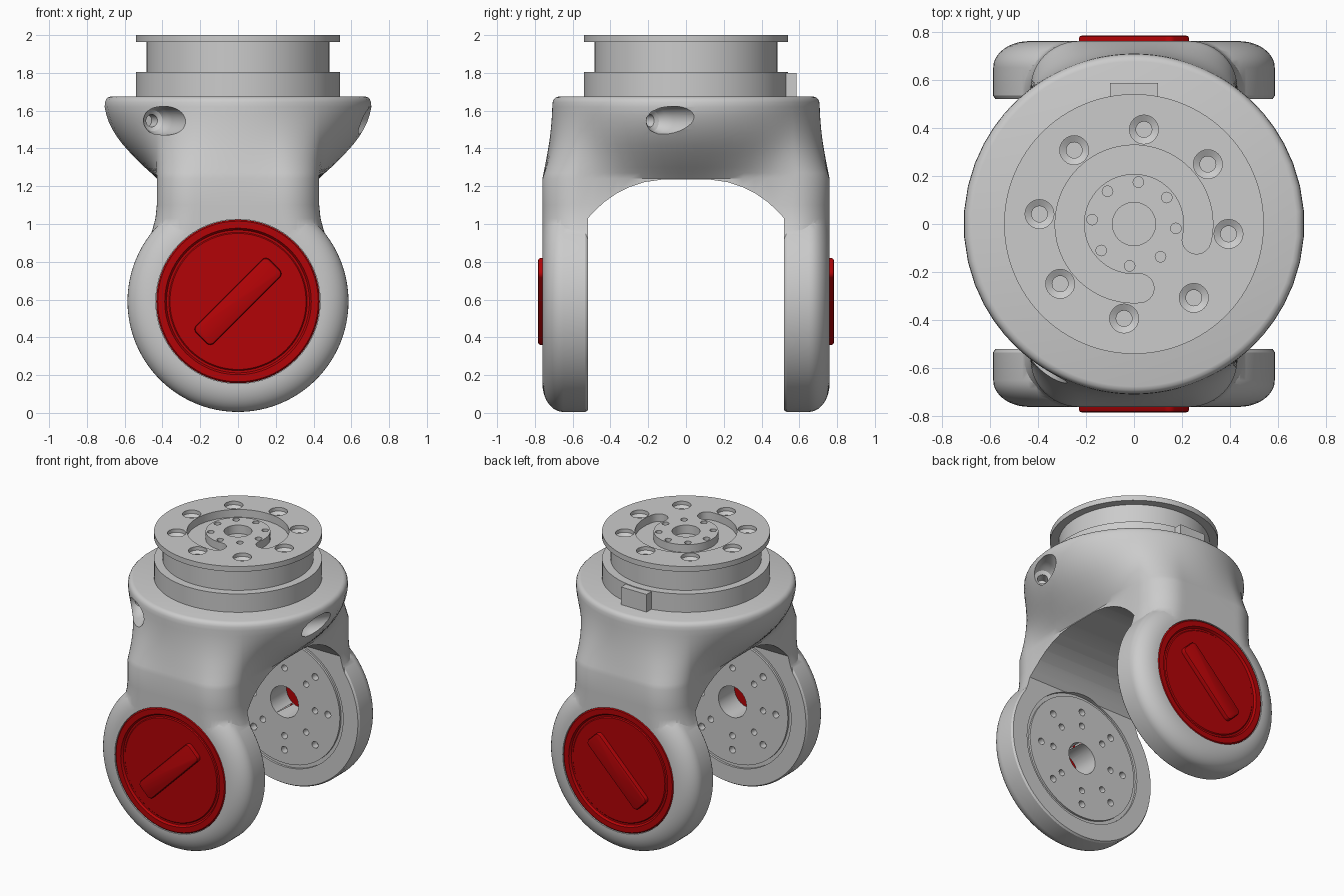
import bpy, bmesh
from math import pi, sin, cos, radians, hypot
from mathutils import Matrix, Vector

if "Cube" in bpy.data.objects:
    bpy.data.objects.remove(bpy.data.objects["Cube"])

AXLE_Z = 0.59


def loft(name, rings, place=Matrix()):
    """Closed skin through rings of equal point count; open ends are capped."""
    bm = bmesh.new()
    rows = [[bm.verts.new(place @ Vector(p)) for p in ring] for ring in rings]
    n = len(rows[0])
    for a, b in zip(rows, rows[1:]):
        for i in range(n):
            j = (i + 1) % n
            bm.faces.new((a[i], a[j], b[j], b[i]))
    if (rows[0][0].co - rows[-1][0].co).length > 1e-5:
        for row in (rows[0], rows[-1]):
            if (row[0].co - row[n // 2].co).length > 1e-5:
                bm.faces.new(row)
    bmesh.ops.remove_doubles(bm, verts=bm.verts, dist=1e-5)
    bmesh.ops.recalc_face_normals(bm, faces=bm.faces)
    mesh = bpy.data.meshes.new(name)
    bm.to_mesh(mesh)
    bm.free()
    ob = bpy.data.objects.new(name, mesh)
    bpy.context.collection.objects.link(ob)
    return ob


def lathe(name, profile, place=Matrix(), n=64):
    return loft(name, [[(r * cos(2 * pi * i / n), r * sin(2 * pi * i / n), h)
                        for i in range(n)] for r, h in profile], place)


def rounded(z, hx, hy, r, k=12, straight=0):
    """Rounded rectangle section at height z, optionally with points along its sides."""
    corners = []
    for q, (sx, sy) in enumerate(((1, 1), (-1, 1), (-1, -1), (1, -1))):
        corners.append([Vector((sx * (hx - r) + r * cos(a), sy * (hy - r) + r * sin(a), z))
                        for a in [pi / 2 * (q + i / k) for i in range(k + 1)]])
    pts = []
    for q in range(4):
        end, nxt = corners[q][-1], corners[(q + 1) % 4][0]
        pts += corners[q] + [end.lerp(nxt, i / (straight + 1)) for i in range(1, straight + 1)]
    return pts


def shoulder(z, w, radius=0.708):
    """Section blended from the neck outline (w=0) to a circle (w=1)."""
    ring = []
    for p in rounded(z, 0.43, 0.76, 0.2, 12, 16):
        s = radius / hypot(p.x, p.y)
        ring.append(p.lerp(Vector((p.x * s, p.y * s, z)), w))
    return ring


def activate(ob):
    bpy.ops.object.select_all(action='DESELECT')
    ob.select_set(True)
    bpy.context.view_layer.objects.active = ob


def boolean(ob, tools, op='DIFFERENCE'):
    for tool in tools:
        m = ob.modifiers.new(op, 'BOOLEAN')
        m.operation, m.object, m.solver = op, tool, 'EXACT'
        activate(ob)
        bpy.ops.object.modifier_apply(modifier=m.name)
        bpy.data.objects.remove(tool)


def joined(parts):
    """Merge separate cutters into one."""
    activate(parts[0])
    for p in parts:
        p.select_set(True)
    bpy.ops.object.join()
    return parts[0]


def smooth(ob, angle=30):
    activate(ob)
    bpy.ops.object.shade_smooth_by_angle(angle=radians(angle))


def side(s):
    """Axle frame: local z points outward along s * y."""
    return Matrix.Translation((0, 0, AXLE_Z)) @ Matrix.Rotation(-s * pi / 2, 4, 'X')


def ring_of(count, radius, start, profile, place=Matrix(), n=20):
    return [lathe("cutter", profile, place @ Matrix.Translation(
        (radius * cos(start + 2 * pi * i / count), radius * sin(start + 2 * pi * i / count), 0)), n)
        for i in range(count)]


# Yoke: flared shoulder lofted from the narrow neck to the round top
neck = [rounded(z, hx, 0.76, 0.2, 12, 16) for z, hx in
        ((0.80, 0.49), (0.92, 0.472), (0.97, 0.453), (1.03, 0.437), (1.10, 0.43))]
flare = [shoulder(z, w) for z, w in (
    (1.24, 0), (1.27, 0.11), (1.30, 0.23), (1.34, 0.38), (1.38, 0.52), (1.42, 0.65),
    (1.46, 0.76), (1.50, 0.85), (1.54, 0.92), (1.58, 0.97), (1.62, 1))]
rim = [shoulder(z, 1, r) for z, r in ((1.645, 0.706), (1.66, 0.70), (1.67, 0.69), (1.675, 0.675))]
yoke = loft("yoke", neck + flare + rim)

# Round fork ends with a soft outer edge
fillet = [(0.435 + 0.15 * cos(a), 0.65 + 0.11 * sin(a)) for a in [pi / 2 * i / 10 for i in range(11)]]
for s in (-1, 1):
    boolean(yoke, [lathe("fork_end", [(0, 0.45), (0.53, 0.45), (0.585, 0.533)] + fillet + [(0, 0.76)],
                         side(s), 96)], 'UNION')

# Arched opening between the fork ends
half = [(0.52, -0.2), (0.52, 1.03), (0.48, 1.073), (0.43, 1.118), (0.37, 1.16),
        (0.30, 1.195), (0.22, 1.222), (0.12, 1.236)]
arch = half + [(-y, z) for y, z in reversed(half)]
boolean(yoke, [loft("cutter", [[(x, y, z) for y, z in arch] for x in (-1, 1)])])

# Cover seats, joint plate grooves and bolt holes in each fork end
for s in (-1, 1):
    f = side(s)
    boolean(yoke, [
        lathe("cutter", [(0, 0.70), (0.435, 0.70), (0.435, 0.9), (0, 0.9)], f),
        lathe("cutter", [(0.435, 0.45), (0.46, 0.45), (0.46, 0.535), (0.435, 0.535), (0.435, 0.45)], f),
        joined([lathe("cutter", [(0, 0.45), (0.11, 0.45), (0.11, 0.75), (0, 0.75)], f, 32)]
               + ring_of(8, 0.24, 0, [(0, 0.45), (0.022, 0.45), (0.022, 0.57), (0, 0.57)], f, 16)
               + ring_of(8, 0.34, 0, [(0, 0.45), (0.024, 0.45), (0.024, 0.57), (0, 0.57)], f, 16))])

# Slanted clamp screw pockets in the shoulder
for deg, slant in ((-126, 60), (-7.5, 60)):
    a = radians(deg)
    t = a + pi + radians(slant)
    d = Vector((cos(t), sin(t), 0))
    spot = Matrix.Translation((0.69 * cos(a), 0.69 * sin(a), 1.547))
    boolean(yoke, [lathe("cutter", [(0, -0.4), (0.076, -0.4), (0.076, 0.03), (0.07, 0.075),
                                    (0.055, 0.11), (0.033, 0.125), (0.033, 0.2), (0, 0.2)],
                         spot @ d.to_track_quat('Z', 'Y').to_matrix().to_4x4(), 32)])
smooth(yoke)

# Mounting collar with waist and top flange
collar = lathe("mounting_collar", [(0, 1.62), (0.54, 1.62), (0.54, 1.805), (0.485, 1.805),
                                   (0.485, 1.963), (0.54, 1.963), (0.54, 2.0), (0, 2.0)], n=96)

# C-shaped cable groove around the hub
mid, hw = 0.268, 0.06
a0, a1 = radians(-14), radians(275)
outer = [(mid + hw, a0 + (a1 - a0) * i / 60) for i in range(61)]
inner = [(mid - hw, a) for _, a in reversed(outer)]


def end_cap(a, turn):
    c = Vector((mid * cos(a), mid * sin(a)))
    return [(c.x + hw * cos(a + turn + pi * i / 10), c.y + hw * sin(a + turn + pi * i / 10))
            for i in range(1, 10)]


groove = ([(r * cos(a), r * sin(a)) for r, a in outer] + end_cap(a1, 0)
          + [(r * cos(a), r * sin(a)) for r, a in inner] + end_cap(a0, pi))

# Flange bolt holes, hub holes and centre bore
tilt = radians(84)
boolean(collar, [
    loft("cutter", [[(x, y, z) for x, y in groove] for z in (1.945, 2.1)]),
    joined(ring_of(8, 0.395, tilt, [(0, 1.90), (0.033, 1.90), (0.033, 1.96), (0.06, 1.975),
                                    (0.06, 2.1), (0, 2.1)], n=24)
           + ring_of(8, 0.175, tilt, [(0, 1.95), (0.022, 1.95), (0.022, 2.1), (0, 2.1)], n=16)
           + [lathe("cutter", [(0, 1.94), (0.09, 1.94), (0.09, 2.1), (0, 2.1)], n=40)])])
smooth(collar)

# Alignment key on the back of the collar
loft("alignment_key", [[(x, y, z) for x, y in ((-0.1, 0.5), (0.1, 0.5), (0.1, 0.585), (-0.1, 0.585))]
                       for z in (1.64, 1.80)])

# Red covers with a raised diagonal grip on both sides
red = bpy.data.materials.new("cover_red")
red.diffuse_color = (0.45, 0.001, 0.002, 1)
red.use_nodes = True
red.node_tree.nodes["Principled BSDF"].inputs["Base Color"].default_value = red.diffuse_color
for s, label in ((-1, "front"), (1, "back")):
    cover = lathe(label + "_cover", [(0, 0.70), (0.433, 0.70), (0.433, 0.752), (0.425, 0.76), (0.388, 0.76),
                                     (0.378, 0.746), (0.366, 0.746), (0.36, 0.752), (0, 0.752)], side(s), 96)
    turn = side(s) @ Matrix.Rotation(-s * pi / 4, 4, 'Z')
    grip = loft(label + "_cover_grip", [[turn @ Vector(p) for p in rounded(z, 0.275 - i, 0.067 - i, 0.03 - i, 6)]
                                        for z, i in ((0.74, 0), (0.772, 0), (0.78, 0.004), (0.783, 0.012))])
    for ob in (cover, grip):
        ob.data.materials.append(red)
        smooth(ob)
